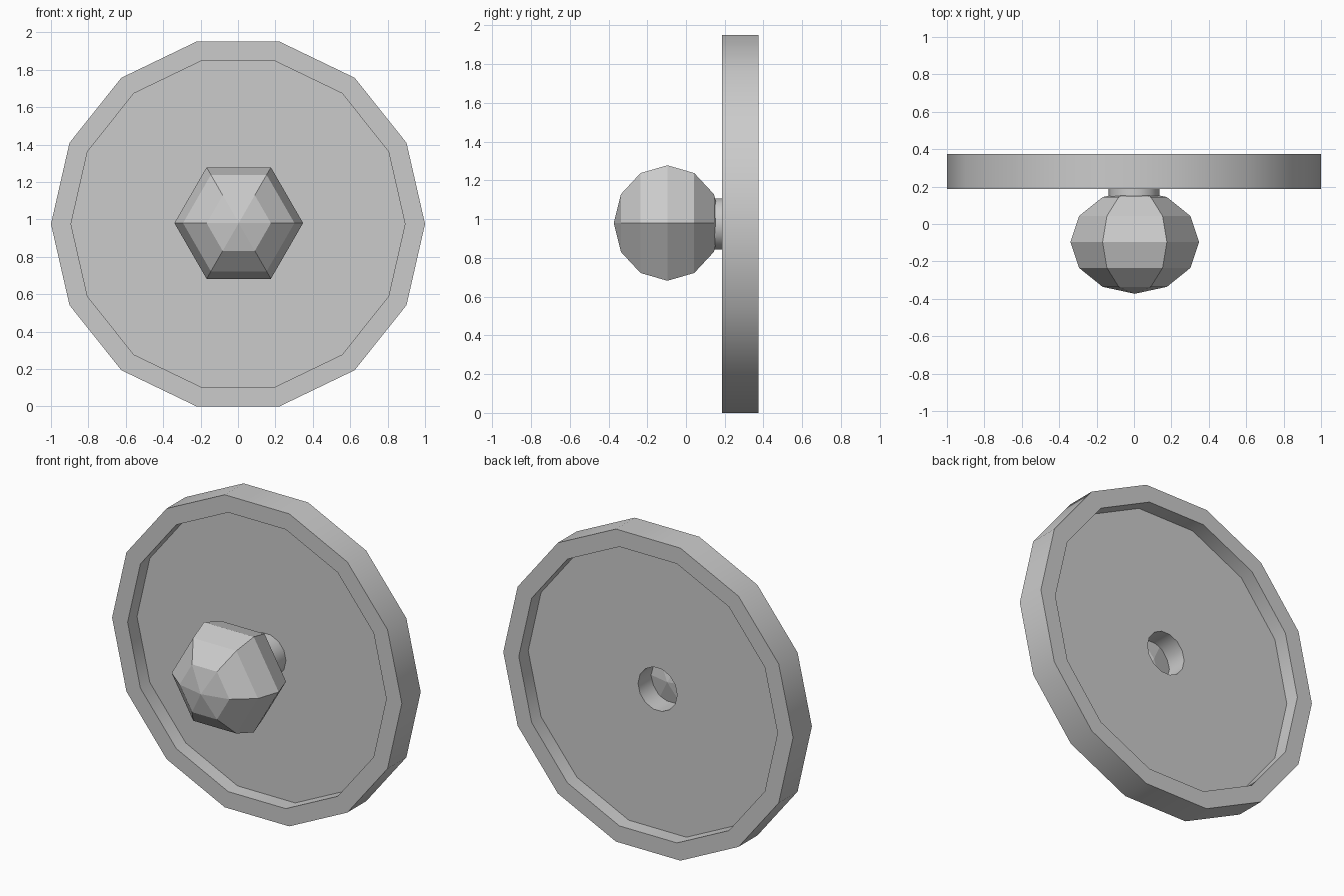
import bpy, bmesh
from math import sin, cos, pi, radians

if "Cube" in bpy.data.objects:
    bpy.data.objects.remove(bpy.data.objects["Cube"])

CZ = 0.975  # height of the wheel axis


def lathe(name, profile, sides, closed=False, smooth=True, centre=(0, 0, CZ)):
    """Revolve a (radius, y) profile around the y axis."""
    bm = bmesh.new()
    rings = [[bm.verts.new((r * cos(2 * pi * j / sides), y, r * sin(2 * pi * j / sides)))
              for j in range(sides)] for r, y in profile]
    n = len(rings)
    for i in range(n if closed else n - 1):
        a, b = rings[i], rings[(i + 1) % n]
        for j in range(sides):
            k = (j + 1) % sides
            bm.faces.new((a[j], b[j], b[k], a[k]))
    # collapse the poles
    bmesh.ops.remove_doubles(bm, verts=bm.verts, dist=1e-5)
    mesh = bpy.data.meshes.new(name)
    bm.to_mesh(mesh)
    bm.free()
    obj = bpy.data.objects.new(name, mesh)
    obj.location = centre
    bpy.context.collection.objects.link(obj)
    if smooth:
        bpy.ops.object.select_all(action='DESELECT')
        obj.select_set(True)
        bpy.context.view_layer.objects.active = obj
        bpy.ops.object.shade_smooth_by_angle(angle=radians(30))
    return obj


# raised outer rim
lathe("rim", [(1, 0.187), (1, 0.373), (0.893, 0.373), (0.893, 0.187)], 14, closed=True)

# thin recessed disc flowing into the hollow stem
lathe("disc_and_stem", [(0.135, 0.14), (0.135, 0.28), (0.893, 0.28)], 14)

# faceted knob, slightly flattened along its axis
knob = [(0.344 * sin(pi * i / 6), -0.096 - 0.277 * cos(pi * i / 6)) for i in range(7)]
lathe("knob", knob, 6, smooth=False, centre=(0.004, 0, 0.98))
